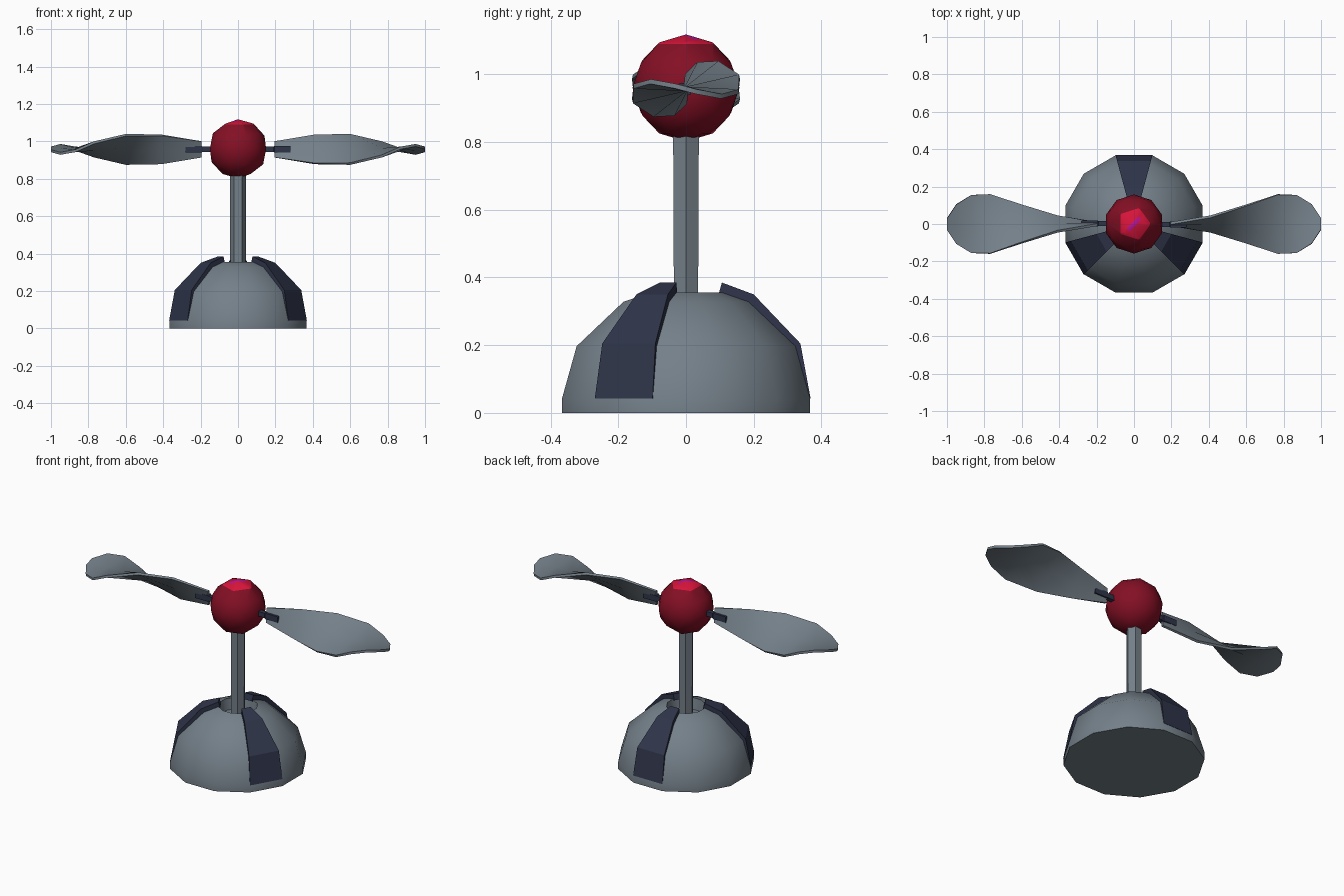
import bpy, bmesh, math
from mathutils import Vector

if "Cube" in bpy.data.objects:
    bpy.data.objects.remove(bpy.data.objects["Cube"])


def material(name, rgb):
    m = bpy.data.materials.new(name)
    m.diffuse_color = (*rgb, 1)
    m.use_nodes = True
    m.node_tree.nodes["Principled BSDF"].inputs["Base Color"].default_value = m.diffuse_color
    return m


GREY = material("blue_grey", (0.175, 0.215, 0.25))
NAVY = material("navy", (0.028, 0.035, 0.068))
RED = material("dark_red", (0.23, 0.005, 0.018))
BRIGHT = material("bright_red", (0.68, 0.007, 0.042))
PINK = material("magenta", (0.5, 0.007, 0.28))


def make(name, bm, mats, angle=None):
    bmesh.ops.recalc_face_normals(bm, faces=bm.faces)
    me = bpy.data.meshes.new(name)
    bm.to_mesh(me)
    bm.free()
    for m in mats:
        me.materials.append(m)
    ob = bpy.data.objects.new(name, me)
    bpy.context.collection.objects.link(ob)
    if angle:
        bpy.ops.object.select_all(action='DESELECT')
        ob.select_set(True)
        bpy.context.view_layer.objects.active = ob
        bpy.ops.object.shade_smooth_by_angle(angle=math.radians(angle))
    return ob


def loft(bm, rings):
    """Join closed rings of points and cap both ends."""
    vs = [[bm.verts.new(p) for p in r] for r in rings]
    n = len(vs[0])
    for a, b in zip(vs, vs[1:]):
        for i in range(n):
            j = (i + 1) % n
            bm.faces.new((a[i], a[j], b[j], b[i]))
    bm.faces.new(vs[0])
    bm.faces.new(vs[-1])


def ring(r, z, n, start=0.0):
    return [(r * math.cos(start + i * math.tau / n),
             r * math.sin(start + i * math.tau / n), z) for i in range(n)]


def polar(r, deg, z):
    a = math.radians(deg)
    return (r * math.cos(a), r * math.sin(a), z)


K = 1 / math.cos(math.radians(15))  # apothem to corner radius, 12 sides

# Domed base with a recess round the pole
bm = bmesh.new()
dome = [(0.367, 0), (0.367, 0.04), (0.323, 0.197), (0.185, 0.328), (0.105, 0.356), (0.095, 0.29)]
loft(bm, [ring(r * K, z, 12, math.radians(15)) for r, z in dome])
make("base", bm, [GREY], 35)

# Three raised plates on the base, each one side wide
outer = [(0.368, 0.043), (0.338, 0.205), (0.2, 0.35), (0.106, 0.385)]
inner = [(0.355, 0.043), (0.313, 0.192), (0.178, 0.32), (0.096, 0.35)]
for k, deg in enumerate((90, 210, 330)):
    bm = bmesh.new()
    loft(bm, [[polar(ro * K, deg - 15, zo), polar(ro * K, deg + 15, zo),
               polar(ri * K, deg + 15, zi), polar(ri * K, deg - 15, zi)]
              for (ro, zo), (ri, zi) in zip(outer, inner)])
    make(f"base_plate_{k + 1}", bm, [NAVY])

# Pole
bm = bmesh.new()
loft(bm, [ring(0.041, 0.28, 6), ring(0.044, 0.86, 6)])
make("pole", bm, [GREY])

# Ball with a bright cap and a diagonal streak on top
C = Vector((0, 0, 0.96))
bm = bmesh.new()
bmesh.ops.create_icosphere(bm, subdivisions=2, radius=0.158)
bmesh.ops.translate(bm, verts=bm.verts, vec=C)
across, along = Vector((-0.72, 0.69, 0)), Vector((0.69, 0.72, 0))


def on_cap(f):
    return f.calc_center_median().z > 1.09


cuts = [(Vector((0, 0, 1.09)), Vector((0, 0, 1)))]
cuts += [(across * s * 0.012, across) for s in (1, -1)]
cuts += [(along * s * 0.045, along) for s in (1, -1)]
for i, (co, no) in enumerate(cuts):
    faces = [f for f in bm.faces if i == 0 or on_cap(f)]
    geom = list({e for f in faces for e in list(f.verts) + list(f.edges)}) + faces
    bmesh.ops.bisect_plane(bm, geom=geom, plane_co=co, plane_no=no)
for f in bm.faces:
    c = f.calc_center_median()
    if on_cap(f):
        streak = abs(c.dot(across)) < 0.012 and abs(c.dot(along)) < 0.045
        f.material_index = 2 if streak else 1
make("ball", bm, [RED, BRIGHT, PINK], 60)

# Twisted blades and their mounts, the second turned half round
# Each section: x, then y and z of the upper edge from the blade axis
sections = [(0.195, 0.004, 0.043), (0.41, 0.04, 0.076), (0.6, 0.1, 0.077), (0.77, 0.158, 0.036),
            (0.87, 0.155, -0.008), (0.95, 0.105, -0.022), (1.0, 0.03, -0.008)]
AXIS, T = 0.957, 0.007
for side, s in (("right", 1), ("left", -1)):
    bm = bmesh.new()
    rings = []
    for x, y, z in sections:
        w = Vector((0, y, z))
        n = Vector((0, -z, y)).normalized() * T
        pts = [w + n, n, -w + n, -w - n, -n, w - n]
        rings.append([(s * x, s * p.y, AXIS + p.z) for p in pts])
    loft(bm, rings)
    make(side + "_blade", bm, [GREY], 40)

    bm = bmesh.new()
    loft(bm, [[(s * x, s * y * h, AXIS + z * h) for y, z in
               ((-0.019, -0.018), (0.014, -0.018), (0.014, 0.018), (-0.019, 0.018))]
              for x, h in ((0.12, 0.8), (0.19, 0.8), (0.195, 1), (0.28, 1))])
    make(side + "_blade_mount", bm, [NAVY])
